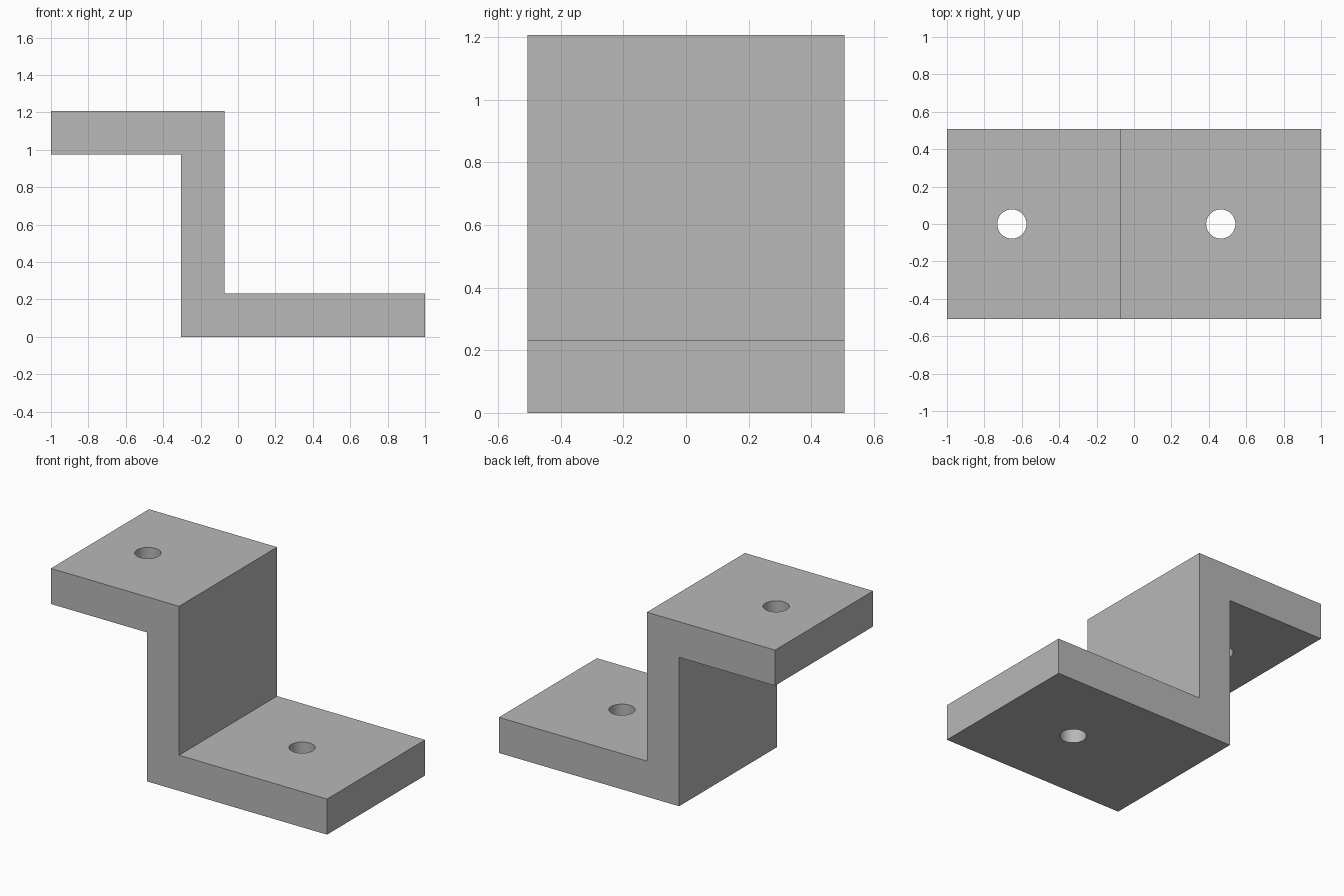
import bpy
import bmesh
from math import radians

cube = bpy.data.objects.get("Cube")
if cube:
    bpy.data.objects.remove(cube, do_unlink=True)

HALF_DEPTH = 0.507
HEIGHT = 1.208
THICK = 0.233
WALL_LEFT, WALL_RIGHT = -0.305, -0.072
HOLE_RADIUS = 0.078

# Plain grey metal
grey = bpy.data.materials.new("grey metal")
grey.use_nodes = True
colour = (0.48, 0.48, 0.48, 1)
grey.diffuse_color = colour
grey.node_tree.nodes["Principled BSDF"].inputs["Base Color"].default_value = colour

# Z-shaped profile extruded from front to back
profile = [(WALL_LEFT, 0), (1, 0), (1, THICK), (WALL_RIGHT, THICK),
           (WALL_RIGHT, HEIGHT), (-1, HEIGHT), (-1, HEIGHT - THICK),
           (WALL_LEFT, HEIGHT - THICK)]
bm = bmesh.new()
face = bm.faces.new([bm.verts.new((x, -HALF_DEPTH, z)) for x, z in profile])
extruded = bmesh.ops.extrude_face_region(bm, geom=[face])["geom"]
bmesh.ops.translate(bm, vec=(0, 2 * HALF_DEPTH, 0),
                    verts=[v for v in extruded if isinstance(v, bmesh.types.BMVert)])
bmesh.ops.recalc_face_normals(bm, faces=bm.faces)
mesh = bpy.data.meshes.new("z_bracket")
bm.to_mesh(mesh)
bm.free()
mesh.materials.append(grey)
bracket = bpy.data.objects.new("z_bracket", mesh)
bpy.context.collection.objects.link(bracket)


def drill(name, x, z):
    """Cut a vertical bolt hole through the flange centred at x, z."""
    bpy.ops.mesh.primitive_cylinder_add(vertices=48, radius=HOLE_RADIUS,
                                        depth=2 * THICK, location=(x, 0, z))
    cutter = bpy.context.object
    cutter.name = name
    cutter.hide_render = True
    cutter.data.materials.append(grey)
    cut = bracket.modifiers.new(name, "BOOLEAN")
    cut.operation = "DIFFERENCE"
    cut.solver = "EXACT"
    cut.object = cutter
    bpy.ops.object.select_all(action="DESELECT")
    bracket.select_set(True)
    bpy.context.view_layer.objects.active = bracket
    bpy.ops.object.modifier_apply(modifier=name)
    bpy.data.objects.remove(cutter, do_unlink=True)


# One bolt hole in each flange
drill("upper_hole", -0.653, HEIGHT - THICK / 2)
drill("lower_hole", 0.464, THICK / 2)

# Round hole walls, crisp outer edges
bpy.ops.object.shade_smooth_by_angle(angle=radians(30))
